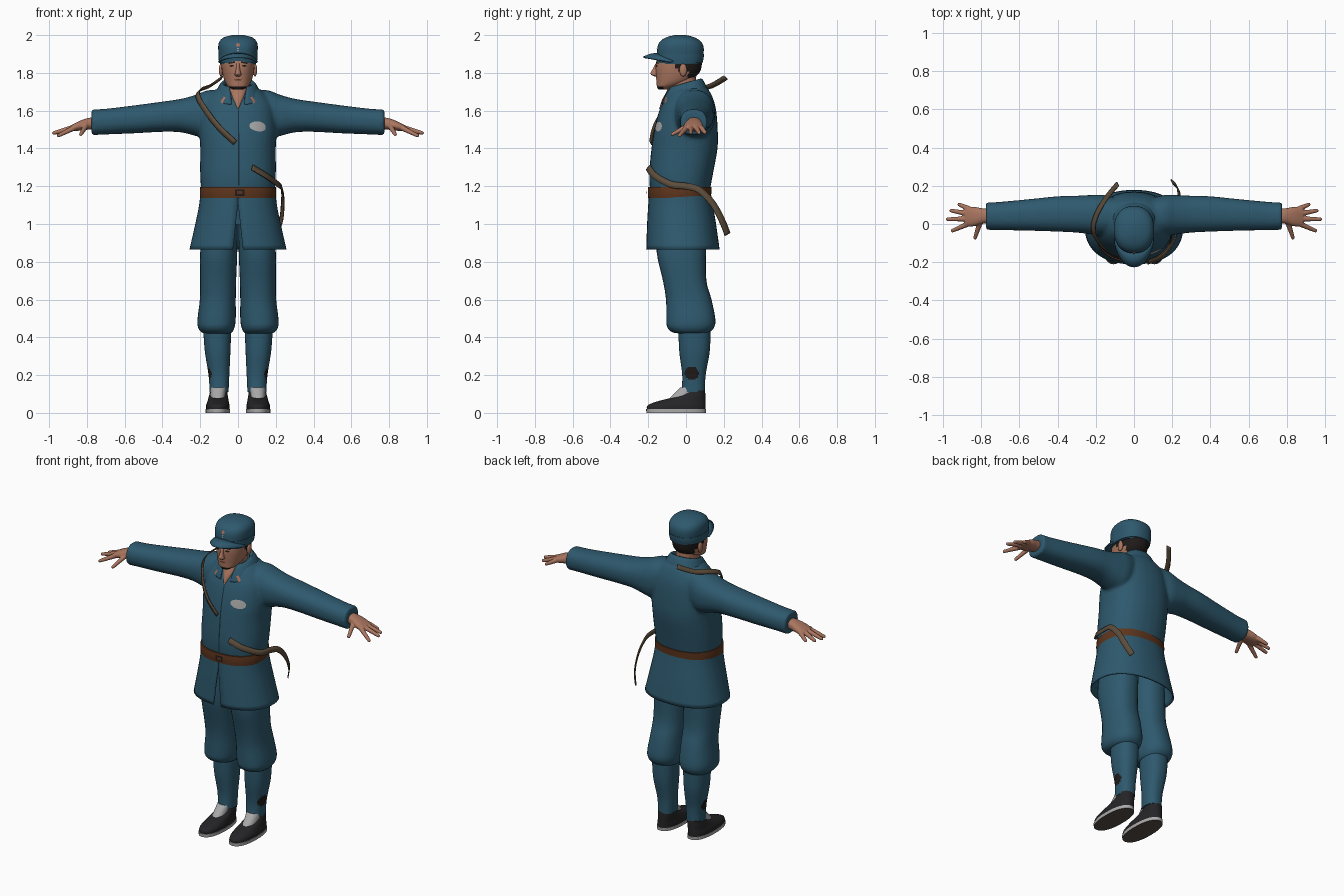
import bpy, bmesh, math
from mathutils import Vector, Matrix

if "Cube" in bpy.data.objects:
    bpy.data.objects.remove(bpy.data.objects["Cube"])


def colour(name, r, g, b):
    m = bpy.data.materials.new(name)
    m.use_nodes = True
    m.diffuse_color = (r, g, b, 1)
    node = next(k for k in m.node_tree.nodes if k.type == 'BSDF_PRINCIPLED')
    node.inputs["Base Color"].default_value = (r, g, b, 1)
    node.inputs["Roughness"].default_value = 0.8
    return m


BLUE = colour("uniform blue", .027, .1, .155)
NAVY = colour("seam navy", .008, .025, .04)
SKIN = colour("skin", .4, .18, .115)
HAIR = colour("dark hair", .014, .011, .01)
BELT = colour("belt leather", .11, .035, .012)
STRAP = colour("strap canvas", .11, .075, .045)
SHOE = colour("shoe black", .018, .018, .02)
GREY = colour("light grey", .4, .4, .4)
RED = colour("tab red", .45, .16, .1)
SOLE = colour("sole brown", .09, .075, .06)


def finish(bm, name, *mats, rule=None, mirror=False, solid=0, voxel=0):
    """Turn a bmesh into a smooth-shaded object with optional modifiers."""
    bmesh.ops.recalc_face_normals(bm, faces=bm.faces)
    for f in bm.faces:
        f.smooth = True
        if rule:
            f.material_index = int(rule(f.calc_center_median(), f.normal))
    for e in bm.edges:
        if len(e.link_faces) == 2 and e.calc_face_angle() > 0.9:
            e.smooth = False
    me = bpy.data.meshes.new(name)
    bm.to_mesh(me)
    bm.free()
    ob = bpy.data.objects.new(name, me)
    bpy.context.collection.objects.link(ob)
    for m in mats:
        me.materials.append(m)
    if voxel:
        r = ob.modifiers.new("fuse", 'REMESH')
        r.mode, r.voxel_size, r.use_smooth_shade = 'VOXEL', voxel, True
        s = ob.modifiers.new("soften", 'SMOOTH')
        s.factor, s.iterations = .5, 4
    if solid:
        s = ob.modifiers.new("thickness", 'SOLIDIFY')
        s.thickness, s.offset = solid, 0
    if mirror:
        m = ob.modifiers.new("mirror", 'MIRROR')
        m.use_mirror_merge = False
    return ob


def resample(points, steps):
    """Catmull-Rom interpolation of equal-length tuples."""
    pts, out = [Vector(p) for p in points], []
    for i in range(len(pts) - 1):
        a, b = pts[max(i - 1, 0)], pts[i]
        c, d = pts[i + 1], pts[min(i + 2, len(pts) - 1)]
        for s in range(steps):
            t = s / steps
            out.append((b * 2 + (c - a) * t + (a * 2 - b * 5 + c * 4 - d) * t * t
                        + (b * 3 - a - c * 3 + d) * t ** 3) / 2)
    return out + [pts[-1]]


def loft(bm, rings, along_x=False, sign=1, e=2.3, n=32, steps=4, tilt=0, cap=True):
    """Rounded rings (position, low u, high u, low v, high v, front gap)."""
    is_open = len(rings[0]) > 5
    rows = []
    for r in resample(rings, steps):
        gap = r[5] if is_open else 0
        row = []
        for k in range(n + is_open):
            a = -math.pi / 2 + gap + (2 * math.pi - 2 * gap) * k / n
            c, s = math.cos(a), math.sin(a)
            u = (r[1] + r[2]) / 2 + (r[2] - r[1]) / 2 * math.copysign(abs(c) ** (2 / e), c)
            v = (r[3] + r[4]) / 2 + (r[4] - r[3]) / 2 * math.copysign(abs(s) ** (2 / e), s)
            co = (sign * r[0], u, v) if along_x else (u, v, r[0] + tilt * v)
            row.append(bm.verts.new(co))
        rows.append(row)
    for lo, hi in zip(rows, rows[1:]):
        for k in range(n):
            j = k + 1 if is_open else (k + 1) % n
            bm.faces.new((lo[k], lo[j], hi[j], hi[k]))
    if cap and not is_open:
        bm.faces.new(rows[0])
        bm.faces.new(rows[-1])
    return bm


def part(name, rings, *mats, rule=None, mirror=False, solid=0, **kw):
    return finish(loft(bmesh.new(), rings, **kw), name, *mats,
                  rule=rule, mirror=mirror, solid=solid)


def sym(*rows):
    """Rings centred on x = 0: (z, half width, front, back, ...)."""
    return [(r[0], -r[1], r[1]) + tuple(r[2:]) for r in rows]


def plate(name, centre, w, h, mat, target, turn=0, disc=False, mirror=False):
    """Thin painted patch wrapped on to a target surface."""
    bm = bmesh.new()
    bmesh.ops.create_grid(bm, x_segments=8, y_segments=8, size=1)
    for v in bm.verts:
        x, y = v.co.x, v.co.y
        if disc:
            x, y = x * math.sqrt(1 - y * y / 2), y * math.sqrt(1 - x * x / 2)
        p = Matrix.Rotation(turn, 3, 'Y') @ Vector((x * w / 2, 0, y * h / 2))
        v.co = Vector(centre) + p
    ob = finish(bm, name, mat)
    s = ob.modifiers.new("wrap", 'SHRINKWRAP')
    s.target, s.offset, s.wrap_mode = target, .003, 'ABOVE_SURFACE'
    if mirror:
        ob.modifiers.new("mirror", 'MIRROR')
    return ob


def ribbon(name, points, width, ref, mat):
    """Flat strap along a path, facing away from a reference point."""
    path, bm, rows = resample(points, 5), bmesh.new(), []
    for i, p in enumerate(path):
        tan = path[min(i + 1, len(path) - 1)] - path[max(i - 1, 0)]
        side = tan.cross(p - Vector(ref)).normalized() * width / 2
        rows.append((bm.verts.new(p - side), bm.verts.new(p + side)))
    for a, b in zip(rows, rows[1:]):
        bm.faces.new((a[0], a[1], b[1], b[0]))
    return finish(bm, name, mat, solid=.006)


# Jacket: torso and sleeves fused together
bm = loft(bmesh.new(), sym((1.14, .19, -.185, .12), (1.25, .2, -.195, .14), (1.4, .2, -.183, .167),
                           (1.5, .205, -.168, .168), (1.6, .195, -.142, .16), (1.66, .17, -.113, .145),
                           (1.71, .12, -.085, .12), (1.735, .07, -.06, .09)))
sleeve = [(.08, -.04, .13, 1.5, 1.71), (.16, -.06, .152, 1.455, 1.708), (.22, -.055, .152, 1.465, 1.685),
          (.3, -.045, .148, 1.485, 1.663), (.4, -.04, .145, 1.488, 1.648), (.55, -.035, .13, 1.48, 1.628),
          (.7, -.032, .116, 1.474, 1.61), (.775, -.03, .112, 1.47, 1.607)]
for side in (1, -1):
    loft(bm, sleeve, along_x=True, sign=side)
jacket = finish(bm, "jacket", BLUE, voxel=.01)
part("jacket_skirt", sym((1.18, .193, -.19, .125, 0), (1.1, .202, -.196, .138, .003),
                         (1, .222, -.202, .155, .035), (.865, .253, -.207, .174, .075)),
     BLUE, solid=.008, n=48)
plate("front_seam", (.003, -.17, 1.41), .007, .41, NAVY, jacket)
plate("chest_badge", (.11, -.15, 1.517), .105, .055, GREY, jacket, disc=True)

# Belt
belt = part("belt", sym((1.137, .2, -.2, .133), (1.166, .202, -.202, .134), (1.196, .2, -.2, .136)), BELT, n=48)
plate("belt_buckle", (.01, -.21, 1.166), .05, .035, HAIR, belt)
plate("buckle_centre", (.01, -.22, 1.166), .03, .018, BELT, belt).modifiers[0].offset = .006

# Loose straps
ribbon("shoulder_strap", [(-.015, -.187, 1.43), (-.1, -.168, 1.51), (-.17, -.115, 1.6), (-.212, -.04, 1.675),
                          (-.2, .04, 1.71), (-.15, .13, 1.73), (-.085, .21, 1.775)], .03, (0, 0, 1.5), STRAP)
ribbon("waist_strap", [(.075, -.2, 1.3), (.15, -.165, 1.255), (.212, -.08, 1.21), (.225, 0, 1.2),
                       (.235, .07, 1.18), (.237, .14, 1.11), (.228, .19, 1.02), (.2, .22, .945)],
       .035, (0, 0, 1.15), STRAP)

# Neck with open collar, and the folded collar itself
part("neck", sym((1.61, .004, -.142, -.1), (1.66, .036, -.126, 0), (1.71, .06, -.1, .05), (1.8, .06, -.08, .05)), SKIN)
collar = part("collar", sym((1.668, .128, -.13, .115, .22), (1.71, .108, -.112, .1, .3), (1.745, .085, -.088, .08, .5),
                            (1.73, .072, -.08, .065, .6)), BLUE, tilt=.28, solid=.007)
plate("collar_tabs", (.092, -.125, 1.662), .022, .045, RED, collar, turn=-.5, mirror=True)

# Head, hair painted on the back and beard on the chin
head = part("head", sym((1.712, .026, -.145, -.1), (1.728, .052, -.154, -.05), (1.755, .07, -.156, .02),
                        (1.8, .083, -.16, .07), (1.84, .088, -.16, .083), (1.88, .09, -.15, .085), (1.92, .08, -.13, .07)),
            SKIN, HAIR, n=48, steps=5, e=2.2,
            rule=lambda c, n: (c.z > 1.745 and c.y > .012) or (c.z < 1.73 and c.y < -.12)
            or (c.z > 1.81 and c.y > -.05))
part("nose", sym((1.782, .01, -.168, -.14), (1.79, .018, -.184, -.14), (1.8, .015, -.187, -.14),
                 (1.825, .01, -.174, -.14), (1.85, .009, -.162, -.14)), SKIN, n=16)
bm = bmesh.new()
bmesh.ops.create_uvsphere(bm, u_segments=16, v_segments=10, radius=1, matrix=Matrix.Translation((.09, -.015, 1.815))
                          @ Matrix.Diagonal((.011, .02, .034, 1)))
finish(bm, "ears", SKIN, mirror=True)
plate("eyes", (.036, -.16, 1.838), .03, .011, HAIR, head, disc=True, mirror=True)
plate("eyebrows", (.038, -.16, 1.855), .044, .008, HAIR, head, turn=.1, mirror=True)
plate("mouth", (0, -.17, 1.762), .046, .007, BELT, head, disc=True)

# Cap with band, peak and front badge
cap = part("cap", sym((1.848, .094, -.145, .078), (1.87, .098, -.152, .088), (1.93, .105, -.152, .094), (1.965, .099, -.138, .08),
                      (1.988, .075, -.105, .045), (2, .03, -.06, 0)), BLUE, n=40)
part("cap_band", sym((1.852, .1, -.153, .087), (1.875, .103, -.157, .093), (1.9, .104, -.157, .095)), BLUE, n=40)
bm, rows = bmesh.new(), []
for i in range(21):
    a = -1.35 + 2.7 * i / 20
    s, c = math.sin(a), math.cos(a)
    rows.append([bm.verts.new((s * (.1 + .004 * t), -.045 - c * (.1 + .08 * t), 1.848 + c * (.055 - .02 * t * t)))
                 for t in (0, .5, 1)])
for a, b in zip(rows, rows[1:]):
    for k in range(2):
        bm.faces.new((a[k], a[k + 1], b[k + 1], b[k]))
finish(bm, "cap_peak", BLUE, solid=.009)
plate("cap_badge", (0, -.155, 1.95), .02, .024, RED, cap, disc=True)
for z in (1.918, 1.93):
    plate("cap_button", (0, -.165, z), .011, .009, GREY, cap, disc=True)

# Hands: palm and tapered fingers fused
bm = loft(bmesh.new(), [(.74, .005, .078, 1.505, 1.565), (.79, .002, .082, 1.5, 1.562),
                        (.84, -.012, .09, 1.494, 1.545), (.885, -.012, .088, 1.49, 1.522)], along_x=True)
fingers = {(.865, .08, 1.51): (.915, .102, 1.483), (.875, .055, 1.51): (.957, .07, 1.482),
           (.875, .027, 1.51): (.975, .025, 1.482), (.87, 0, 1.508): (.95, -.035, 1.468),
           (.805, .01, 1.52): (.832, -.072, 1.475)}
for a, b in fingers.items():
    a, b = Vector(a), Vector(b)
    turn = (b - a).to_track_quat('Z', 'Y').to_matrix().to_4x4()
    bmesh.ops.create_cone(bm, cap_ends=True, segments=12, radius1=.015, radius2=.01, depth=(b - a).length,
                          matrix=Matrix.Translation((a + b) / 2) @ turn)
    bmesh.ops.create_icosphere(bm, subdivisions=2, radius=.01, matrix=Matrix.Translation(b))
finish(bm, "hands", SKIN, voxel=.004, mirror=True)

# Legs: baggy trousers over wrapped calves with a dark patch outside
part("trousers", [(1, .002, .185, -.15, .11), (.85, .004, .2, -.155, .106), (.7, .01, .2, -.122, .108),
                  (.6, .012, .202, -.106, .135), (.5, .012, .214, -.104, .155), (.455, .018, .212, -.1, .15),
                  (.428, .03, .195, -.075, .128), (.42, .045, .17, -.03, .11)], BLUE, mirror=True)
part("calves", [(.46, .035, .185, -.04, .13), (.33, .04, .176, -.036, .126), (.2, .046, .156, -.02, .104),
                (.11, .05, .15, -.024, .1)], BLUE, HAIR, mirror=True, n=64, steps=14,
     rule=lambda c, n: c.x > .11 and math.hypot(c.y - .03, c.z - .21) < .037)

# Shoes with socks and pale-edged soles
part("socks", [(.05, .06, .15, -.11, .07), (.09, .066, .146, -.075, .08), (.135, .06, .145, -.03, .09)],
     GREY, mirror=True)
part("shoes", [(.018, .045, .17, -.207, .104), (.04, .045, .169, -.203, .104), (.06, .049, .162, -.155, .104),
               (.085, .053, .155, -.062, .103), (.105, .056, .15, -.02, .102), (.118, .058, .148, .01, .1)],
     SHOE, mirror=True)
part("soles", [(0, .042, .173, -.21, .106), (.02, .042, .173, -.211, .107)], GREY, SOLE, mirror=True,
     rule=lambda c, n: n.z < -.5, steps=1)
